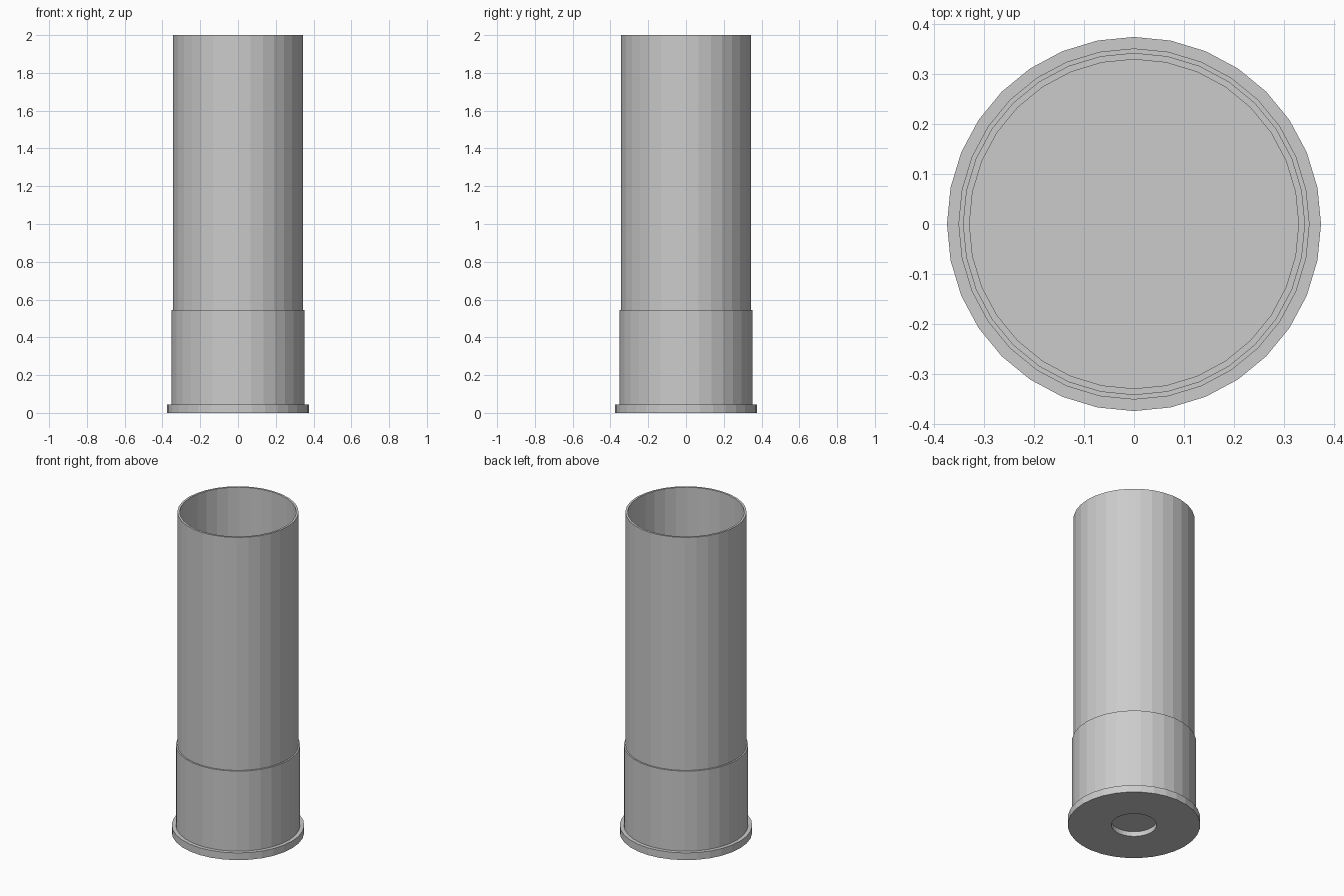
import bpy, bmesh, math

if "Cube" in bpy.data.objects:
    bpy.data.objects.remove(bpy.data.objects["Cube"])

SIDES = 32


def lathe(name, profile):
    """Revolve (radius, z) points around z; radius 0 ends become flat caps."""
    bm = bmesh.new()
    rings = []
    for r, z in profile:
        rings.append([bm.verts.new((r * math.sin(2 * math.pi * i / SIDES),
                                    r * math.cos(2 * math.pi * i / SIDES), z))
                      for i in range(SIDES)])
    for a, b in zip(rings, rings[1:]):
        for i in range(SIDES):
            j = (i + 1) % SIDES
            bm.faces.new((a[i], a[j], b[j], b[i]))
    return bm, rings


def finish(name, bm):
    bmesh.ops.recalc_face_normals(bm, faces=bm.faces)
    mesh = bpy.data.meshes.new(name)
    bm.to_mesh(mesh)
    bm.free()
    obj = bpy.data.objects.new(name, mesh)
    bpy.context.collection.objects.link(obj)
    return obj


# Metal head: recessed primer pocket, flange rim and sleeve, closed onto the tube
bm, rings = lathe("metal_head", [
    (0.128, 0.03), (0.128, 0.0), (0.375, 0.0), (0.375, 0.045),
    (0.352, 0.045), (0.352, 0.545), (0.34, 0.545), (0.34, 0.05)])
bm.faces.new(rings[0])
bm.faces.new(rings[-1])
finish("metal_head", bm)

# Thin open tube with a closed floor inside
bm, rings = lathe("hull_tube", [
    (0.343, 0.05), (0.343, 2.0), (0.33, 2.0), (0.33, 0.06)])
bm.faces.new(rings[0])
bm.faces.new(rings[-1])
finish("hull_tube", bm)
